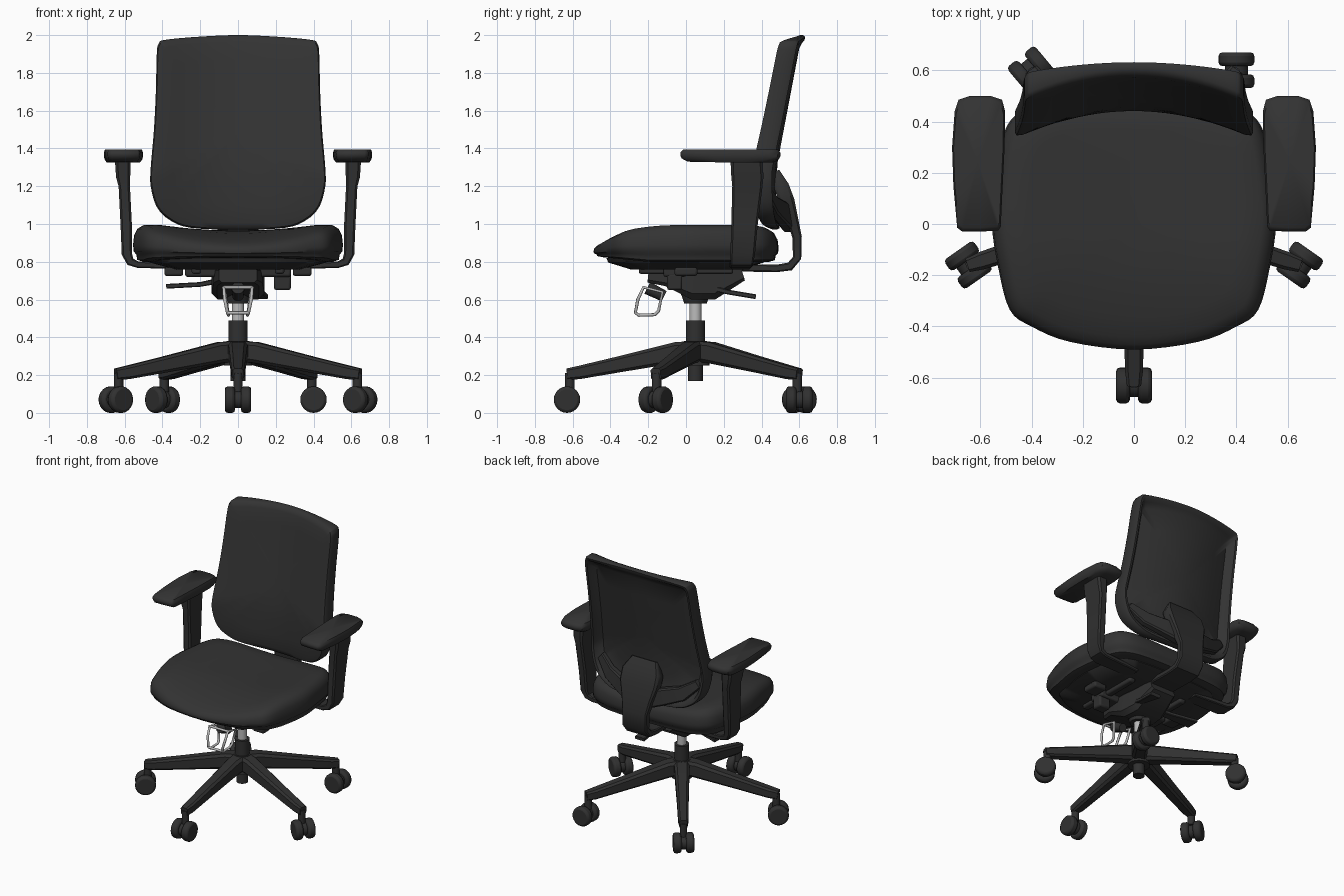
import bpy, bmesh, math
from mathutils import Vector, Matrix

cube = bpy.data.objects.get("Cube")
if cube:
    bpy.data.objects.remove(cube, do_unlink=True)


def material(name, v, rough):
    m = bpy.data.materials.new(name)
    m.use_nodes = True
    m.diffuse_color = (v, v, v, 1)
    node = m.node_tree.nodes["Principled BSDF"]
    node.inputs["Base Color"].default_value = (v, v, v, 1)
    node.inputs["Roughness"].default_value = rough
    return m


FABRIC = material("charcoal fabric", 0.033, 0.9)
PLASTIC = material("black plastic", 0.03, 0.6)
METAL = material("light grey metal", 0.5, 0.4)


def finish(name, bm, mat, angle=40):
    bmesh.ops.remove_doubles(bm, verts=bm.verts, dist=1e-5)
    bmesh.ops.recalc_face_normals(bm, faces=bm.faces)
    me = bpy.data.meshes.new(name)
    bm.to_mesh(me)
    bm.free()
    me.materials.append(mat)
    me.shade_smooth()
    me.set_sharp_from_angle(angle=math.radians(angle))
    ob = bpy.data.objects.new(name, me)
    bpy.context.collection.objects.link(ob)
    return ob


def bevel(ob, width, segments=2):
    mod = ob.modifiers.new("Bevel", 'BEVEL')
    mod.width, mod.segments = width, segments


def bridge(bm, rings):
    for a, b in zip(rings, rings[1:]):
        n = len(a)
        for i in range(n):
            bm.faces.new((a[i], a[(i + 1) % n], b[(i + 1) % n], b[i]))


def spline(half, steps=4):
    """Closed smooth outline from the +x half of a mirrored profile."""
    p = [Vector(q) for q in half]
    p += [Vector((-q.x, q.y)) for q in reversed(p[1:-1])]
    out, n = [], len(p)
    for i in range(n):
        a, b, c, d = (p[(i + k) % n] for k in (-1, 0, 1, 2))
        for s in range(steps):
            t = s / steps
            out.append(0.5 * (2 * b + (c - a) * t + (2 * a - 5 * b + 4 * c - d) * t * t
                              + (3 * b - a - 3 * c + d) * t ** 3))
    return out


def shell(name, outline, centre, layers, place, mat):
    """Cushion made of concentric outlines; place() lifts each point into 3D."""
    bm = bmesh.new()
    c = Vector(centre)
    rings = []
    for scale, *h in layers:
        pts = [c + (p - c) * scale for p in outline]
        rings.append([bm.verts.new(place(p.x, p.y, *h)) for p in pts])
    bridge(bm, rings)
    bmesh.ops.dissolve_degenerate(bm, edges=bm.edges, dist=1e-5)
    return finish(name, bm, mat, 50)


def sweep(name, path, sizes, side, mat):
    """Chamfered bar along a path; sizes are (width along side, thickness)."""
    bm = bmesh.new()
    pts, side = [Vector(p) for p in path], Vector(side)
    rings = []
    for i, p in enumerate(pts):
        tan = pts[min(i + 1, len(pts) - 1)] - pts[max(i - 1, 0)]
        nor = tan.cross(side).normalized()
        w, t = sizes[i][0] / 2, sizes[i][1] / 2
        k = 0.35 * min(w, t)
        corner = [(w, t - k), (w - k, t), (k - w, t), (-w, t - k),
                  (-w, k - t), (k - w, -t), (w - k, -t), (w, k - t)]
        rings.append([bm.verts.new(p + side * a + nor * b) for a, b in corner])
    bridge(bm, rings)
    bm.faces.new(rings[0])
    bm.faces.new(rings[-1])
    return finish(name, bm, mat)


def cylinder(name, loc, r1, r2, depth, mat, axis=(0, 0, 1), seg=24):
    bm = bmesh.new()
    rot = Vector((0, 0, 1)).rotation_difference(Vector(axis)).to_matrix().to_4x4()
    bmesh.ops.create_cone(bm, cap_ends=True, segments=seg, radius1=r1, radius2=r2,
                          depth=depth, matrix=Matrix.Translation(loc) @ rot)
    return finish(name, bm, mat)


def block(name, lo, hi, mat=PLASTIC, width=0.012):
    bm = bmesh.new()
    lo, hi = Vector(lo), Vector(hi)
    bmesh.ops.create_cube(bm, size=1, matrix=Matrix.Translation((lo + hi) / 2)
                          @ Matrix.Diagonal((*(hi - lo), 1)))
    ob = finish(name, bm, mat)
    bevel(ob, width)
    return ob


def wire(name, pts, radius, cyclic):
    cu = bpy.data.curves.new(name, 'CURVE')
    cu.dimensions = '3D'
    cu.bevel_depth, cu.bevel_resolution = radius, 2
    sp = cu.splines.new('POLY')
    sp.points.add(len(pts) - 1)
    for q, p in zip(sp.points, pts):
        q.co = (*p, 1)
    sp.use_cyclic_u = cyclic
    cu.materials.append(METAL)
    bpy.context.collection.objects.link(bpy.data.objects.new(name, cu))


# Seat cushion: dished across, dropping toward the front
def seat_point(x, y, f):
    top = 0.965 + 0.035 * min(1, (x / 0.45) ** 2) - 0.4 * max(0, -0.05 - y) ** 2
    low = 0.8 + 0.1 * max(0, -0.2 - y)
    return x, y, low + (top - low) * f


seat_outline = spline([(0, -.49), (.25, -.46), (.4, -.4), (.485, -.335), (.53, -.17), (.555, 0),
                       (.545, .15), (.51, .35), (.44, .44), (.3, .48), (0, .49)])
shell("seat_cushion", seat_outline, (0, 0),
      [(0, 0), (.5, 0), (.9, 0), (.96, .05), (.97, .2), (.995, .27), (1, .45), (.99, .7),
       (.96, .87), (.9, .97), (.75, 1), (.5, 1), (.25, 1), (0, 1)], seat_point, FABRIC)
shell("seat_pan", seat_outline, (0, 0), [(0, 0), (.6, 0), (.84, .6), (.86, 1), (0, 1)],
      lambda x, y, f: (x, y, 0.76 + 0.06 * f), PLASTIC)


# Backrest: curved panel, thick at the sides, recessed behind
def back_point(x, z, a, b):
    u = (x / 0.45) ** 2
    return x, 0.46 + 0.19 * max(z - 1.38, -0.1) - 0.1 * u + a + b * u, z


back_outline = spline([(0, .97), (.25, .98), (.36, 1.02), (.43, 1.09), (.462, 1.2), (.462, 1.3),
                       (.445, 1.5), (.435, 1.7), (.43, 1.9), (.42, 1.955), (.385, 1.975),
                       (.2, 1.992), (0, 2)])
shell("backrest", back_outline, (0, 1.48),
      [(0, 0, 0), (.25, 0, 0), (.5, 0, 0), (.75, 0, 0), (.93, 0, 0), (.985, .008, 0),
       (1, .025, 0), (1, .04, .06), (.985, .055, .06), (.95, .055, .055), (.92, .045, .03),
       (.86, .035, 0), (.6, .035, 0), (.3, .035, 0), (0, .035, 0)], back_point, FABRIC)

# Spine bar curving from under the seat up to the back, flaring at its top
sweep("back_spine",
      [(0, .2, .77), (0, .48, .765), (0, .55, .775), (0, .588, .82), (0, .588, .93), (0, .565, 1.02),
       (0, .535, 1.12), (0, .505, 1.2), (0, .475, 1.28)],
      [(.2, .04), (.2, .04), (.2, .045), (.2, .045), (.2, .05), (.24, .06), (.3, .08), (.3, .08),
       (.2, .04)], (1, 0, 0), PLASTIC)

for s, tag in ((1, "left"), (-1, "right")):
    # Branch of the spine toward the lower corner of the back
    sweep(tag + "_back_branch",
          [(s * .04, .545, 1.02), (s * .17, .51, 1.06), (s * .3, .465, 1.1), (s * .4, .42, 1.18)],
          [(.07, .13), (.06, .12), (.05, .1), (.04, .06)], (0, 1, 0), PLASTIC)
    # Armrest upright bending in under the seat
    sweep(tag + "_arm_upright",
          [(s * .25, .29, .775), (s * .53, .29, .785), (s * .57, .295, .8), (s * .588, .3, .84),
           (s * .592, .31, 1.0), (s * .602, .325, 1.2), (s * .608, .325, 1.25),
           (s * .61, .32, 1.35)],
          [(.1, .03), (.12, .035), (.12, .045), (.13, .055), (.14, .06), (.16, .06), (.17, .075),
           (.17, .085)], (0, 1, 0), PLASTIC)
    # Armrest pad
    pad = [Vector((s * x, y)) for x, y in
           ((.53, -.025), (.6, -.03), (.67, -.03), (.69, -.015), (.705, .15), (.71, .3), (.7, .44),
            (.685, .485), (.64, .5), (.56, .5), (.515, .485), (.503, .44), (.505, .3), (.515, .1),
            (.52, -.01))]
    shell(tag + "_arm_pad", pad, (s * .61, .24),
          [(0, 0), (.85, 0), (.97, .25), (1, .5), (1, .75), (.94, 1), (0, 1)],
          lambda x, y, f: (x, y, 1.325 + .07 * f + .02 * max(0, .25 - y) * (1 - f)), FABRIC)
    # Small adjusters beneath the seat
    block(tag + "_slide_rail", (s * .22 - .025, -.25, .735), (s * .22 + .025, .25, .775))
    block(tag + "_adjuster", (s * .34 - .05, -.06, .725), (s * .34 + .05, .06, .77))

# Tilt mechanism
sweep("tilt_housing", [(0, -.2, .73), (0, -.1, .72), (0, .04, .69), (0, .14, .69), (0, .3, .74)],
      [(.2, .08), (.26, .1), (.28, .18), (.26, .18), (.2, .08)], (1, 0, 0), PLASTIC)
cylinder("column_socket", (0, .05, .61), .06, .08, .06, PLASTIC)
block("front_crossbar", (-.28, -.12, .72), (.28, 0, .77))
block("tension_knob", (.19, -.1, .65), (.28, -.02, .74))
sweep("right_paddle", [(-.1, .1, .7), (-.2, .13, .68), (-.38, .16, .67)],
      [(.05, .03), (.06, .025), (.1, .025)], (0, 1, 0), PLASTIC)
sweep("rear_paddle", [(.1, .1, .67), (.11, .22, .64), (.12, .37, .615)],
      [(.04, .03), (.05, .025), (.08, .025)], (1, 0, 0), PLASTIC)
cylinder("crank_shaft", (0, -.16, .64), .03, .035, .1, PLASTIC, axis=(0, -.6, .3), seg=16)

# Bent wire handle
for s, tag in ((1, "left"), (-1, "right")):
    wire(tag + "_handle_loop",
         [(s * .075, -.225, .665), (s * .07, -.255, .6), (s * .055, -.268, .53), (s * .05, -.25, .517),
          (s * .05, -.165, .52), (s * .055, -.145, .54), (s * .07, -.125, .64)], .009, True)
for name, w, y, z in (("handle_top_bar", .075, -.225, .665), ("handle_low_bar", .055, -.268, .53)):
    wire(name, [(-w, y, z), (w, y, z)], .009, False)

# Gas column and hub
cylinder("column_sleeve", (0, .05, .435), .05, .05, .11, PLASTIC)
cylinder("column_rod", (0, .05, .53), .032, .032, .12, METAL)
cylinder("base_hub", (0, .05, .315), .075, .06, .13, PLASTIC)
cylinder("hub_stub", (0, .05, .22), .04, .04, .1, PLASTIC)

# Five legs, each with a twin wheel caster turned its own way
for i, turn in enumerate((0, 55, 90, 40, 125)):
    a = math.radians(-90 + 72 * i)
    out, side = Vector((math.cos(a), math.sin(a), 0)), Vector((-math.sin(a), math.cos(a), 0))
    hub = Vector((0, .05, 0))

    def at(r, z):
        return hub + out * r + Vector((0, 0, z))
    sweep(f"leg_{i + 1}", [at(.02, .325), at(.1, .32), at(.4, .258), at(.62, .213), at(.68, .205)],
          [(.11, .11), (.1, .11), (.08, .085), (.07, .07), (.055, .06)], side, PLASTIC)
    cylinder(f"caster_stem_{i + 1}", at(.665, .16), .025, .025, .1, PLASTIC, seg=16)
    t = math.radians(turn)
    axle = Vector((math.cos(t), math.sin(t), 0))
    mid = at(.68, .07)
    cylinder(f"caster_axle_{i + 1}", mid, .045, .045, .06, PLASTIC, axis=axle)
    for k in (-1, 1):
        wheel = cylinder(f"caster_wheel_{i + 1}_{'a' if k < 0 else 'b'}", mid + axle * k * .043,
                         .07, .07, .054, PLASTIC, axis=axle)
        bevel(wheel, .015)
